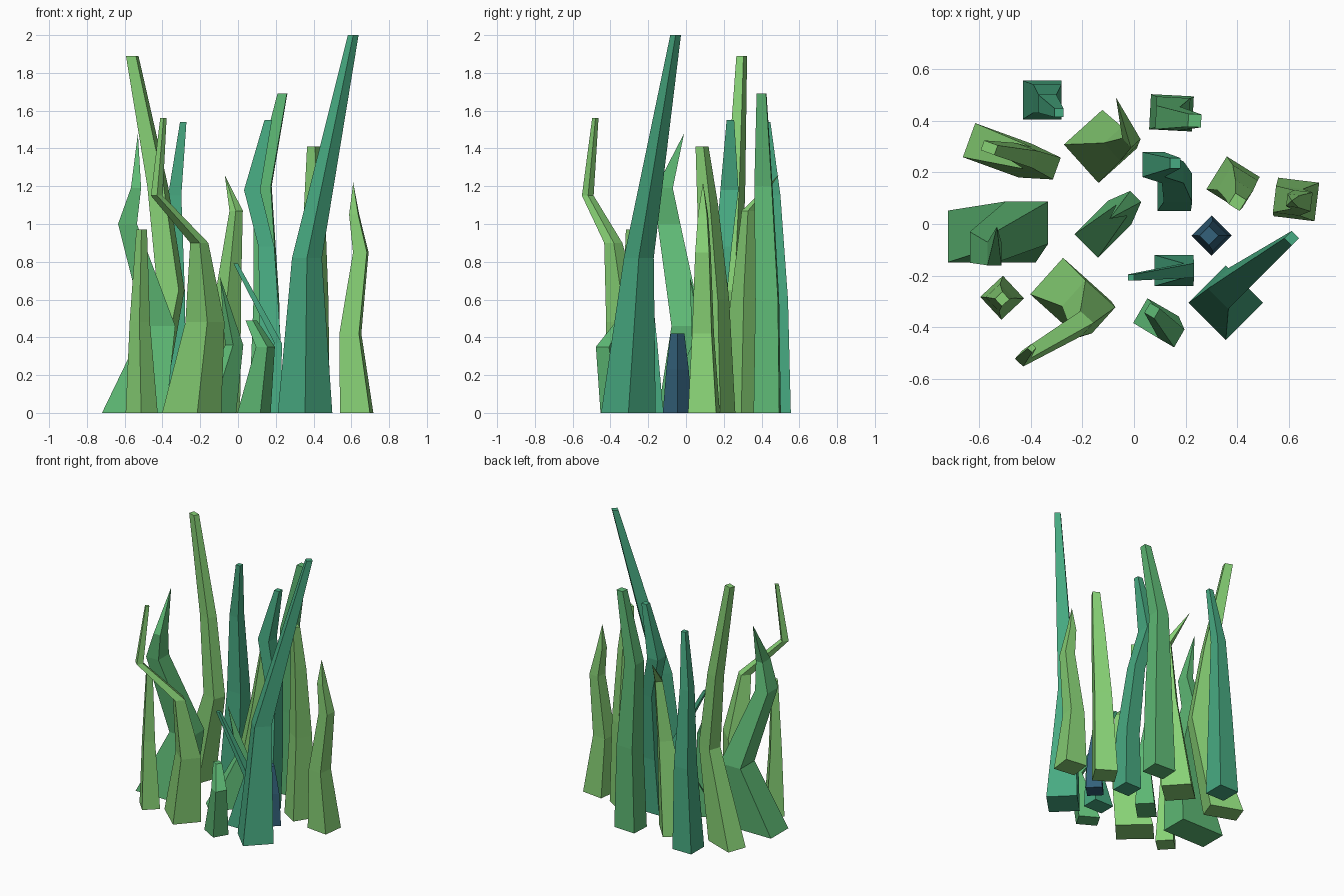
import bpy, bmesh, math


def material(name, rgb):
    m = bpy.data.materials.new(name)
    m.diffuse_color = (*rgb, 1)
    return m


LIGHT = material("yellow_green", (.243, .638, .178))
GREEN = material("leaf_green", (.113, .491, .178))
TEAL = material("teal_green", (.064, .406, .223))
NAVY = material("dark_blue", (.033, .119, .196))
count = 0


def blade(mat, yaw, *sections):
    """Four-sided tapering blade. Section: x, y, z, half width[, half depth]; width 0 is a point."""
    global count
    count += 1
    bm = bmesh.new()
    c, s = math.cos(math.radians(yaw)), math.sin(math.radians(yaw))
    rings = []
    for x, y, z, w, *rest in sections:
        d = rest[0] if rest else w
        corners = [(-w, -d), (w, -d), (w, d), (-w, d)] if w > 0 else [(0, 0)]
        rings.append([bm.verts.new((x + a * c - b * s, y + a * s + b * c, z))
                      for a, b in corners])
    bm.faces.new(rings[0][::-1])
    for lo, hi in zip(rings, rings[1:]):
        for i in range(4):
            j = (i + 1) % 4
            if len(hi) == 1:
                bm.faces.new((lo[i], lo[j], hi[0]))
            else:
                bm.faces.new((lo[i], lo[j], hi[j], hi[i]))
    if len(rings[-1]) == 4:
        bm.faces.new(rings[-1])
    bmesh.ops.recalc_face_normals(bm, faces=bm.faces[:])
    name = f"grass_blade_{count:02d}"
    me = bpy.data.meshes.new(name)
    bm.to_mesh(me)
    bm.free()
    me.materials.append(mat)
    bpy.context.collection.objects.link(bpy.data.objects.new(name, me))


# back row
blade(TEAL, 0, (-.355, .48, 0, .075), (-.335, .485, .6, .055),
      (-.335, .465, 1.15, .035), (-.29, .43, 1.54, .017))
blade(LIGHT, -20, (-.53, .285, 0, .115, .07), (-.355, .235, .65, .06, .045),
      (-.425, .265, 1.2, .046, .035), (-.56, .295, 1.89, .028, .02))
blade(LIGHT, 42, (-.13, .30, 0, .1), (-.05, .31, .65, .047),
      (-.01, .33, 1.07, .025), (-.07, .49, 1.26, 0))
blade(GREEN, -3, (.145, .43, 0, .083, .068), (.15, .43, .6, .065, .06),
      (.13, .41, 1.2, .046), (.235, .40, 1.69, .025))

# middle row
blade(TEAL, 0, (.155, .115, 0, .065), (.17, .14, .4, .055),
      (.15, .2, .88, .042), (.075, .23, 1.18, .043, .048), (.16, .235, 1.55, .02))
blade(LIGHT, -32, (.383, .158, 0, .075), (.40, .15, .6, .057),
      (.405, .115, 1.1, .04), (.40, .085, 1.41, .025))
blade(LIGHT, -7, (.628, .095, 0, .08, .075), (.595, .09, .42, .052),
      (.65, .09, .85, .037), (.615, .09, 1.05, .024), (.61, .09, 1.22, 0))
blade(GREEN, 0, (-.55, -.048, 0, .17, .1), (-.415, .005, .46, .083, .082),
      (-.585, -.09, 1.0, .05, .06), (-.54, -.115, 1.19, .027, .045), (-.53, -.01, 1.48, 0))
blade(GREEN, 45, (-.12, -.02, 0, .092, .064), (-.02, .08, .36, .038, .03),
      (-.095, .02, .72, 0))
blade(NAVY, 45, (.30, -.045, 0, .055), (.305, -.045, .23, .042), (.29, -.045, .42, .026))

# front row
blade(TEAL, 0, (.155, -.18, 0, .075, .06), (.212, -.18, .37, .02, .028),
      (-.012, -.207, .79, .012, .012))
blade(TEAL, 45, (.355, -.305, 0, .102), (.365, -.25, .82, .056), (.61, -.055, 2.0, .02))
blade(GREEN, -30, (.085, -.37, 0, .07, .055), (.145, -.425, .35, .035, .04),
      (.07, -.335, .49, .022))
blade(LIGHT, -42, (-.245, -.285, 0, .125, .095), (-.175, -.32, .48, .078, .068),
      (-.205, -.385, .9, .034), (-.43, -.52, 1.15, .022), (-.395, -.48, 1.56, .012))
blade(LIGHT, 43, (-.51, -.285, 0, .06), (-.52, -.285, .48, .038), (-.51, -.29, .97, .02))
